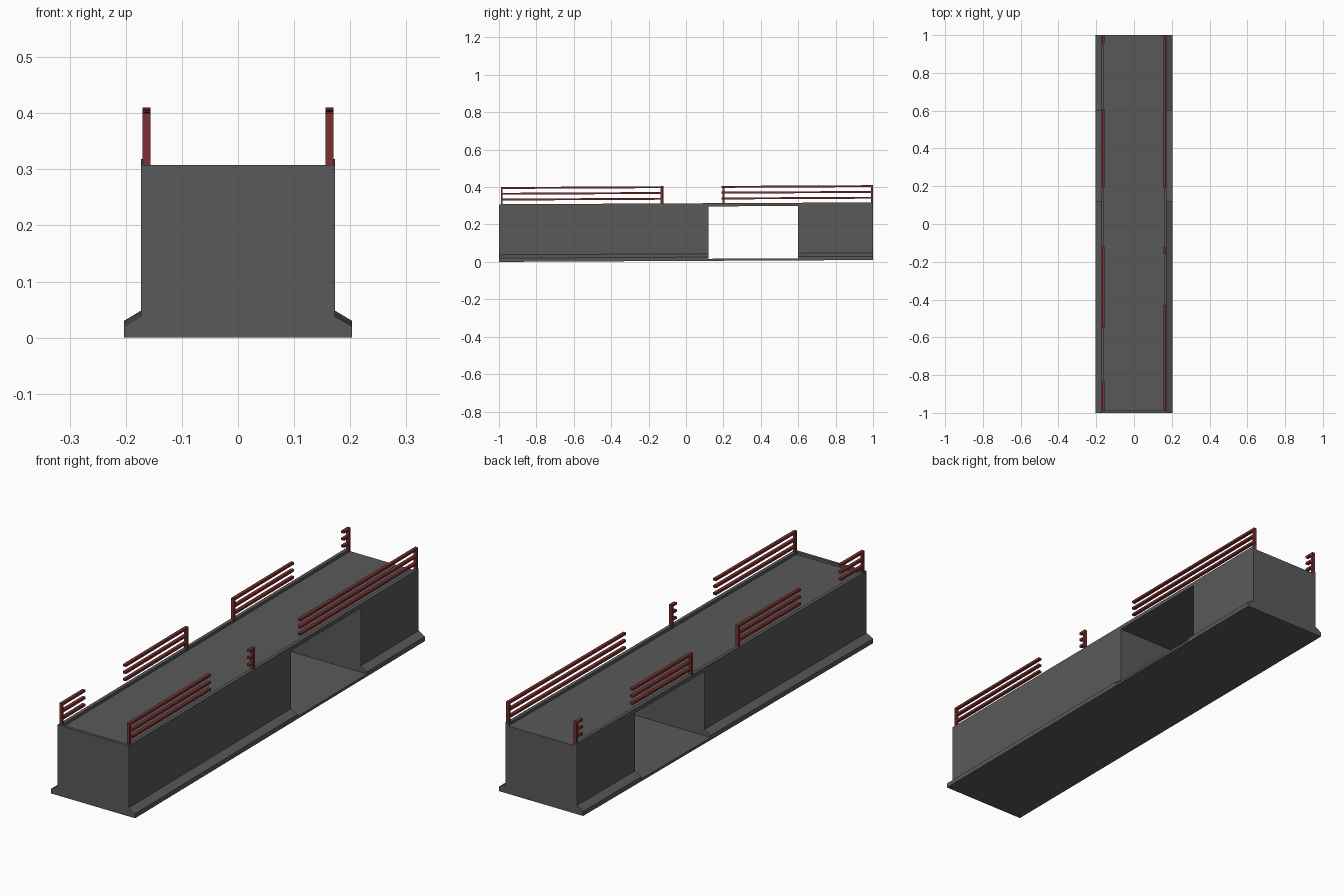
import bpy, bmesh

if "Cube" in bpy.data.objects:
    bpy.data.objects.remove(bpy.data.objects["Cube"])


def material(name, rgb):
    m = bpy.data.materials.new(name)
    m.diffuse_color = (*rgb, 1)
    m.use_nodes = True
    m.node_tree.nodes["Principled BSDF"].inputs["Base Color"].default_value = m.diffuse_color
    return m


GREY = material("dark_grey", (0.1, 0.1, 0.1))
RED = material("dark_red", (0.2, 0.03, 0.03))


def lift(y):
    # the whole structure rises slightly towards the back
    return 0.005 * (y + 1)


def add_prism(bm, profile, y0, y1):
    # extrude an x-z outline from y0 to y1
    face = bm.faces.new([bm.verts.new((x, y0, z)) for x, z in profile])
    ext = bmesh.ops.extrude_face_region(bm, geom=[face])
    moved = [v for v in ext["geom"] if isinstance(v, bmesh.types.BMVert)]
    bmesh.ops.translate(bm, verts=moved, vec=(0, y1 - y0, 0))


def rect(x0, x1, z0, z1):
    return [(x0, z0), (x1, z0), (x1, z1), (x0, z1)]


def finish(bm, name, mat):
    for v in bm.verts:
        v.co.z += lift(v.co.y)
    bmesh.ops.recalc_face_normals(bm, faces=bm.faces)
    me = bpy.data.meshes.new(name)
    bm.to_mesh(me)
    bm.free()
    me.materials.append(mat)
    bpy.context.collection.objects.link(bpy.data.objects.new(name, me))


def mirrored(half):
    return half + [(-x, z) for x, z in reversed(half)]


def part(name, profile, y0, y1):
    bm = bmesh.new()
    add_prism(bm, profile, y0, y1)
    finish(bm, name, GREY)


# Body cross-sections: flared foot, wall, low curb, sunken deck
foot = [(0.203, 0), (0.203, 0.02)]
curb = [(0.173, 0.308), (0.158, 0.308), (0.158, 0.296)]
full = mirrored(foot + [(0.173, 0.038)] + curb)
part("front_block", full, -1, 0.12)
part("back_block", full, 0.6, 1)

# Passage through the body: thin floor and roof
part("passage_floor", rect(-0.203, 0.203, 0, 0.011), 0.12, 0.6)
part("passage_roof", mirrored([(0.173, 0.291)] + curb), 0.12, 0.6)

# Low lip across the front end of the deck
part("front_lip", rect(-0.158, 0.158, 0.29, 0.308), -1, -0.988)


# Railings: three bars and one post each (start, end, post position)
def railing(name, x, y0, y1, post):
    bm = bmesh.new()
    w = 0.007
    for z in (0.333, 0.364, 0.395):
        add_prism(bm, rect(x - w, x + w, z - 0.005, z + 0.005), y0, y1)
    add_prism(bm, rect(x - w, x + w, 0.297, 0.399), post - 0.005, post + 0.005)
    finish(bm, name, RED)


right = [(-0.99, -0.43, -0.985), (-0.16, -0.125, -0.13), (0.19, 1.0, 0.994)]
left = [(-0.99, -0.83, -0.985), (-0.55, -0.12, -0.125),
        (0.195, 0.61, 0.2), (0.955, 1.0, 0.994)]
for side, x, runs in (("right", 0.163, right), ("left", -0.163, left)):
    for i, (y0, y1, post) in enumerate(runs):
        railing(f"{side}_railing_{i + 1}", x, y0, y1, post)
